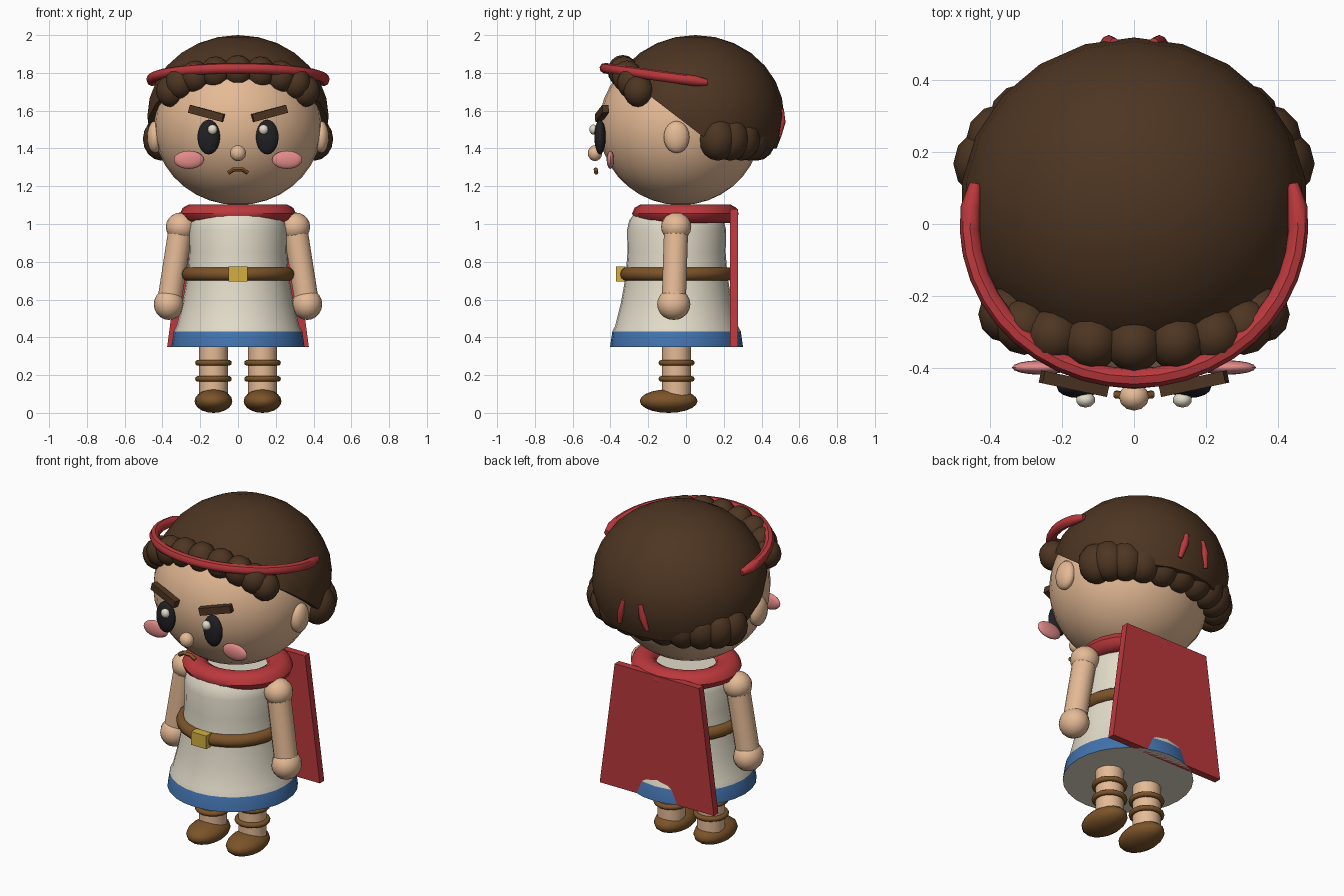
import bpy, bmesh, math
from mathutils import Matrix, Vector, Euler

cube = bpy.data.objects.get("Cube")
if cube:
    bpy.data.objects.remove(cube, do_unlink=True)


def material(name, r, g, b):
    m = bpy.data.materials.new(name)
    m.use_nodes = True
    m.diffuse_color = (r, g, b, 1)
    shader = m.node_tree.nodes["Principled BSDF"]
    shader.inputs["Base Color"].default_value = (r, g, b, 1)
    shader.inputs["Roughness"].default_value = 0.7
    return m


skin = material("skin", .78, .49, .30)
brown = material("dark brown hair", .075, .036, .016)
red = material("red cloth", .50, .04, .045)
linen = material("linen", .76, .71, .58)
blue = material("blue trim", .055, .17, .42)
leather = material("leather", .20, .088, .022)
gold = material("gold", .66, .43, .05)
black = material("eye black", .015, .015, .018)
pink = material("cheek pink", .76, .26, .25)
parts = []


def finish(name, bm, *mats):
    bmesh.ops.recalc_face_normals(bm, faces=bm.faces)
    me = bpy.data.meshes.new(name)
    bm.to_mesh(me)
    bm.free()
    for m in mats:
        me.materials.append(m)
    ob = bpy.data.objects.new(name, me)
    bpy.context.collection.objects.link(ob)
    parts.append(ob)
    return ob


def place(loc, size, rot=(0, 0, 0)):
    return Matrix.LocRotScale(Vector(loc), Euler(rot), Vector(size))


def ball(name, mat, loc, size, seg=16, cuts=()):
    """Ellipsoid, optionally trimmed by (point, outward normal) planes."""
    bm = bmesh.new()
    bmesh.ops.create_uvsphere(bm, u_segments=seg, v_segments=seg * 2 // 3,
                              radius=1, matrix=place(loc, size))
    for co, no in cuts:
        geom = bm.verts[:] + bm.edges[:] + bm.faces[:]
        cut = bmesh.ops.bisect_plane(bm, geom=geom, plane_co=co, plane_no=no, clear_outer=True)
        rim = [e for e in cut["geom_cut"] if isinstance(e, bmesh.types.BMEdge)]
        bmesh.ops.edgeloop_fill(bm, edges=rim)
    return finish(name, bm, mat)


def box(name, mat, loc, size, rot=(0, 0, 0), top=1):
    """Box whose upper face is scaled in x by top."""
    bm = bmesh.new()
    bmesh.ops.create_cube(bm, size=1)
    for v in bm.verts:
        if v.co.z > 0:
            v.co.x *= top
    bm.transform(place(loc, size, rot))
    return finish(name, bm, mat)


def limb(name, mat, a, b, r):
    a, b = Vector(a), Vector(b)
    turn = (b - a).to_track_quat('Z', 'Y').to_matrix().to_4x4()
    bm = bmesh.new()
    bmesh.ops.create_cone(bm, cap_ends=True, segments=16, radius1=r, radius2=r,
                          depth=(b - a).length,
                          matrix=Matrix.Translation((a + b) / 2) @ turn)
    return finish(name, bm, mat)


def lathe(name, mats, profile, centre, seg=24, closed=False, stretch=(1, 1, 1)):
    """Spin (radius, height) points about z; a closed profile makes a ring."""
    bm = bmesh.new()
    rings = []
    for r, z in profile:
        angles = [math.tau * i / seg for i in range(seg)]
        rings.append([bm.verts.new((r * math.cos(a), r * math.sin(a), z)) for a in angles])
    pairs = list(zip(rings, rings[1:]))
    if closed:
        pairs.append((rings[-1], rings[0]))
    for lo, hi in pairs:
        for i in range(seg):
            j = (i + 1) % seg
            bm.faces.new((lo[i], lo[j], hi[j], hi[i]))
    if not closed:
        bm.faces.new(rings[0])
        bm.faces.new(rings[-1])
    bm.transform(place(centre, stretch))
    return finish(name, bm, *mats)


def ring(name, mat, centre, major, minor, stretch=(1, 1, 1), seg=24):
    angles = [math.tau * i / 10 for i in range(10)]
    profile = [(major + minor * math.cos(a), minor * math.sin(a)) for a in angles]
    return lathe(name, [mat], profile, centre, seg, True, stretch)


def tube(name, mat, points, r, taper=1):
    cu = bpy.data.curves.new(name, 'CURVE')
    cu.dimensions = '3D'
    cu.bevel_depth, cu.bevel_resolution, cu.use_fill_caps = r, 2, True
    sp = cu.splines.new('POLY')
    sp.points.add(len(points) - 1)
    for p, co in zip(sp.points, points):
        p.co = (*co, 1)
    sp.points[0].radius = sp.points[-1].radius = taper
    cu.materials.append(mat)
    ob = bpy.data.objects.new(name, cu)
    bpy.context.collection.objects.link(ob)
    bpy.ops.object.select_all(action='DESELECT')
    ob.select_set(True)
    bpy.context.view_layer.objects.active = ob
    bpy.ops.object.convert(target='MESH')
    parts.append(bpy.context.view_layer.objects.active)


# Head and hair cap, trimmed along a slanted hairline and at the nape
ball("head", skin, (0, -.03, 1.52), (.445, .43, .42), 28)
ball("hair", brown, (0, .05, 1.57), (.485, .47, .43), 22,
     [((0, -.35, 1.8), (0, -.33, -.43)), ((0, 0, 1.4), (0, 0, -1))])

# Fringe curls and nape curls
for i in range(9):
    a = math.radians(-76 + 19 * i)
    drop = 1 - math.cos(a)
    ball("fringe_curl", brown, (.365 * math.sin(a), -.335 + .11 * drop, 1.81 - .14 * drop),
         (.08, .08, .085), 12)
for i in range(11):
    a = math.radians(10 + 16 * i)
    ball("nape_curl", brown, (.41 * math.cos(a), .125 + .25 * math.sin(a), 1.45),
         (.1, .1, .115), 12)

# Headband with two ribbon tails behind
band = []
for i in range(25):
    a = math.radians(-105 + 8.75 * i)
    y = -.43 * math.cos(a)
    band.append((.458 * math.sin(a), y, 1.825 - .14 * (y + .43)))
tube("headband", red, band, .028, .6)

# Paired face, arm and leg parts
for s, side in ((1, "left"), (-1, "right")):
    tube(side + "_ribbon", red, [(s * .055, .505, 1.61), (s * .07, .505, 1.54),
                                 (s * .09, .49, 1.46)], .022, .6)
    ball(side + "_ear", skin, (s * .44, -.05, 1.46), (.042, .068, .085))
    ball(side + "_eye", black, (s * .155, -.455, 1.46), (.06, .03, .092))
    ball(side + "_eye_glint", linen, (s * .135, -.49, 1.5), (.027, .022, .027), 10)
    ball(side + "_cheek", pink, (s * .26, -.4, 1.34), (.08, .02, .048))
    box(side + "_brow", brown, (s * .167, -.445, 1.585), (.19, .035, .042),
        (0, -s * math.radians(15), s * math.radians(12)))

    # Arm
    shoulder, hand = (s * .302, -.052, .985), (s * .366, -.065, .575)
    ball(side + "_shoulder", skin, shoulder, (.08, .08, .076))
    limb(side + "_arm", skin, shoulder, hand, .065)
    ball(side + "_hand", skin, hand, (.08, .088, .083))

    # Leg and sandal
    x = s * .13
    limb(side + "_leg", skin, (x, -.05, .06), (x, -.05, .4), .077)
    for z in (.18, .265):
        ring(side + "_ankle_strap", leather, (x, -.05, z), .082, .015, seg=18)
    ball(side + "_shoe", leather, (x, -.092, .0625), (.1, .153, .0625))

# Nose and frowning mouth
ball("nose", skin, (0, -.482, 1.375), (.042, .038, .042), 12)
tube("mouth", leather, [(-.052, -.475, 1.27), (-.022, -.478, 1.289),
                        (.022, -.478, 1.289), (.052, -.475, 1.27)], .011)

# Flared tunic with a blue hem
tunic = lathe("tunic", [linen, blue],
              [(.352, .35), (.34, .432), (.325, .46), (.295, .58), (.27, .72),
               (.26, .85), (.262, .97), (.25, 1.02), (.22, 1.06)], (0, -.05, 0), 28)
for f in tunic.data.polygons:
    if f.center.z < .432 and abs(f.normal.z) < .5:
        f.material_index = 1

# Belt, buckle, collar and cape
ring("belt", leather, (0, -.05, .735), .268, .037)
box("buckle", gold, (0, -.345, .735), (.1, .05, .078))
ring("collar", red, (0, -.003, 1.055), .235, .072, (1, .92, .72))
box("cape", red, (0, .253, .715), (.75, .042, .73), top=.74)

# Smooth shading with crisp edges
bpy.ops.object.select_all(action='DESELECT')
for ob in parts:
    ob.select_set(True)
bpy.context.view_layer.objects.active = parts[0]
bpy.ops.object.shade_smooth_by_angle(angle=math.radians(45))
